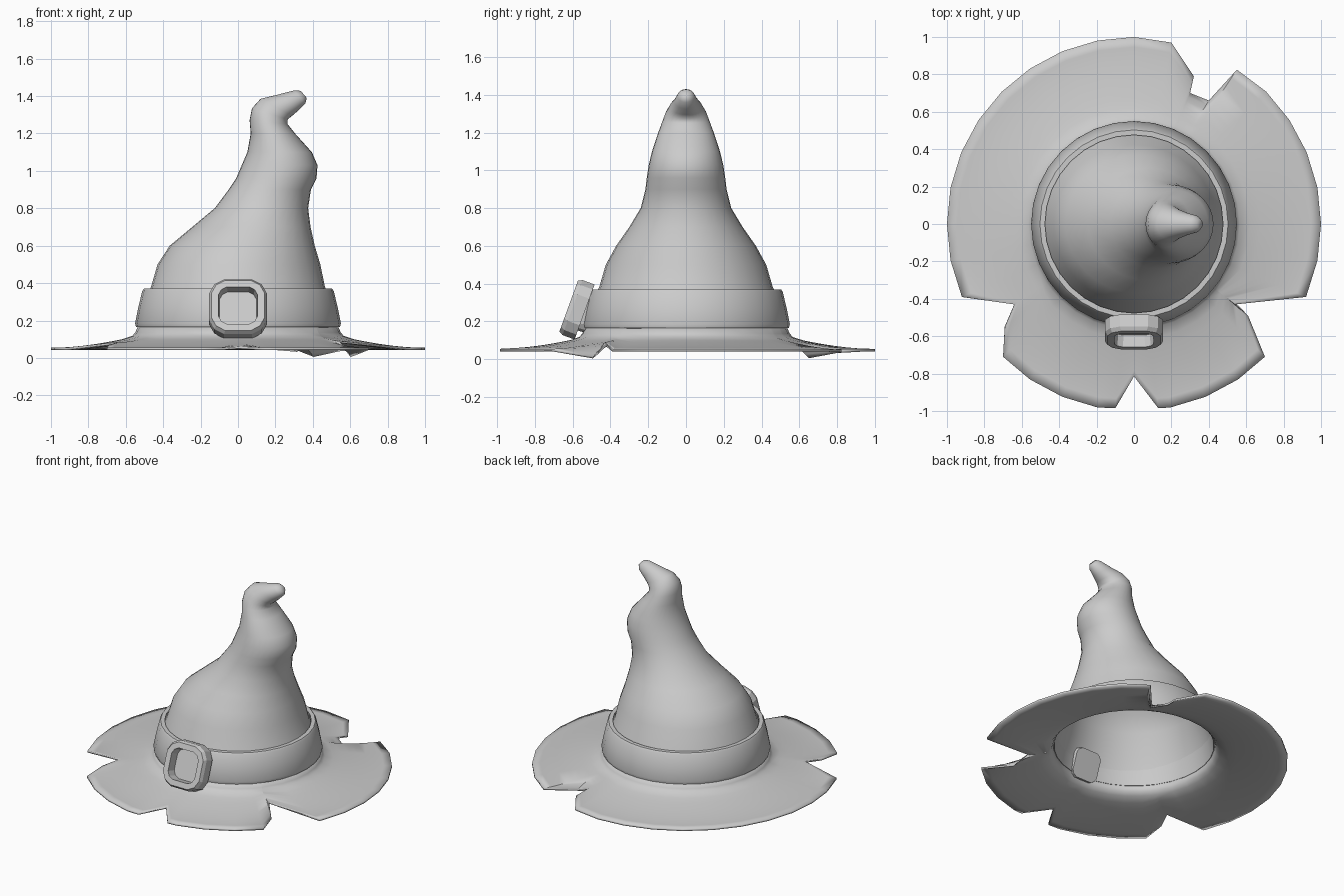
import bpy, bmesh, math
from mathutils import Vector

if "Cube" in bpy.data.objects:
    bpy.data.objects.remove(bpy.data.objects["Cube"])


def loft(name, rings, cap_start=False, cap_end=False, close=False, angle=40):
    """Skin a list of equal-length closed rings."""
    bm = bmesh.new()
    loops = [[bm.verts.new(p) for p in ring] for ring in rings]
    pairs = list(zip(loops, loops[1:]))
    if close:
        pairs.append((loops[-1], loops[0]))
    for a, b in pairs:
        n = len(a)
        for i in range(n):
            j = (i + 1) % n
            bm.faces.new((a[i], a[j], b[j], b[i]))
    if cap_start:
        bm.faces.new(loops[0][::-1])
    if cap_end:
        bm.faces.new(loops[-1])
    bmesh.ops.recalc_face_normals(bm, faces=bm.faces)
    me = bpy.data.meshes.new(name)
    bm.to_mesh(me)
    bm.free()
    ob = bpy.data.objects.new(name, me)
    bpy.context.collection.objects.link(ob)
    bpy.ops.object.select_all(action='DESELECT')
    ob.select_set(True)
    bpy.context.view_layer.objects.active = ob
    bpy.ops.object.shade_smooth_by_angle(angle=math.radians(angle))
    return ob


SEG = 32
ANG = [2 * math.pi * i / SEG for i in range(SEG)]


def tilted_ring(lx, lz, rx, rz, ry):
    """Oval through a left and a right silhouette point, half-depth ry."""
    mid = Vector(((lx + rx) / 2, 0, (lz + rz) / 2))
    half = Vector(((rx - lx) / 2, 0, (rz - lz) / 2))
    return [mid + half * math.cos(a) + Vector((0, ry * math.sin(a), 0)) for a in ANG]


# Crooked crown: left x, left z, right x, right z, half depth
crown = [
    (-.53, .17, .53, .17, .53), (-.475, .36, .475, .36, .47),
    (-.465, .38, .465, .38, .46), (-.43, .5, .44, .5, .425),
    (-.365, .6, .41, .6, .37), (-.245, .7, .388, .7, .30),
    (-.125, .8, .375, .8, .24), (-.05, .9, .39, .9, .215),
    (-.01, .96, .42, .96, .208), (.02, 1.03, .425, 1.03, .197),
    (.05, 1.1, .395, 1.1, .18), (.068, 1.2, .305, 1.2, .147),
    (.062, 1.27, .265, 1.25, .125), (.075, 1.335, .265, 1.275, .108),
    (.12, 1.385, .29, 1.295, .085), (.21, 1.407, .325, 1.325, .062),
    (.30, 1.43, .36, 1.36, .045), (.335, 1.428, .368, 1.39, .024),
]
loft("crown", [tilted_ring(*c) for c in crown], cap_end=True, angle=60)

# Hat band: closed profile swept around
band = [(.476, .37), (.503, .37), (.512, .358), (.533, .27), (.55, .185),
        (.545, .165), (.52, .162), (.50, .27)]
loft("hat_band", [[(r * math.cos(a), r * math.sin(a), z) for a in ANG]
                  for r, z in band], close=True)

# Brim outline: round edge with torn notches (x, y, z)
notches = [
    [(.55, .825, .05), (.40, .66, .014), (.30, .70, .06), (.32, .79, .045), (.20, .97, .055)],
    [(-.92, -.39, .055), (-.64, -.43, .085), (-.69, -.55, .07), (-.70, -.71, .055)],
    [(-.10, -.985, .055), (0, -.815, .06), (.13, -.985, .055)],
    [(.70, -.71, .055), (.61, -.49, .014), (.54, -.43, .09), (.92, -.39, .055)],
]


def polar(x, y):
    return math.atan2(y, x) % (2 * math.pi)


edge, spans = [], []
for notch in notches:
    pts = [(polar(x, y), math.hypot(x, y), z) for x, y, z in notch]
    edge += pts
    spans.append((pts[0][0] - .05, pts[-1][0] + .05))
edge += [(a, 1.0, .055) for a in ANG if not any(s < a < e for s, e in spans)]
edge.sort()


def brim_height(r):
    return .05 + .062 * (max(0, 1 - r) / .435) ** 1.6


rings = [[(r * math.cos(a), r * math.sin(a), z) for a, _, _ in edge]
         for r, z in ((.532, .175), (.55, .135), (.565, .118))]
for k in range(1, 9):
    t = k / 8
    ring = []
    for a, re, ze in edge:
        r = .565 + t * (re - .565)
        z = brim_height(r) + t ** 3 * (ze - brim_height(re))
        ring.append((r * math.cos(a), r * math.sin(a), z))
    rings.append(ring)
brim = loft("brim", rings)
# Make the top side face up, then thicken downwards
if sum(p.normal.z for p in brim.data.polygons) < 0:
    brim.data.flip_normals()
sol = brim.modifiers.new("thickness", 'SOLIDIFY')
sol.thickness = .013
sol.offset = -1

# Buckle: chamfered square frame with recessed plate, tilted with the band
tilt = math.radians(20)
U = Vector((1, 0, 0))
V = Vector((0, math.sin(tilt), math.cos(tilt)))
W = Vector((0, -math.cos(tilt), math.sin(tilt)))
base = Vector((0, -.537, .25))


def buckle_ring(h, c, w):
    m = h - c * .35
    k = h - c
    q = [(h, -k), (h, k), (m, m), (k, h)]
    pts = []
    for i in range(4):
        for u, v in q[1:]:
            for _ in range(i):
                u, v = -v, u
            pts.append(base + U * u + V * v + W * w)
    return pts


loft("buckle", [buckle_ring(*r) for r in (
    (.10, .04, -.065), (.105, .04, 0), (.155, .08, 0), (.155, .08, .068),
    (.143, .075, .09), (.105, .045, .09), (.10, .045, .025))],
    cap_start=True, cap_end=True, angle=20)
